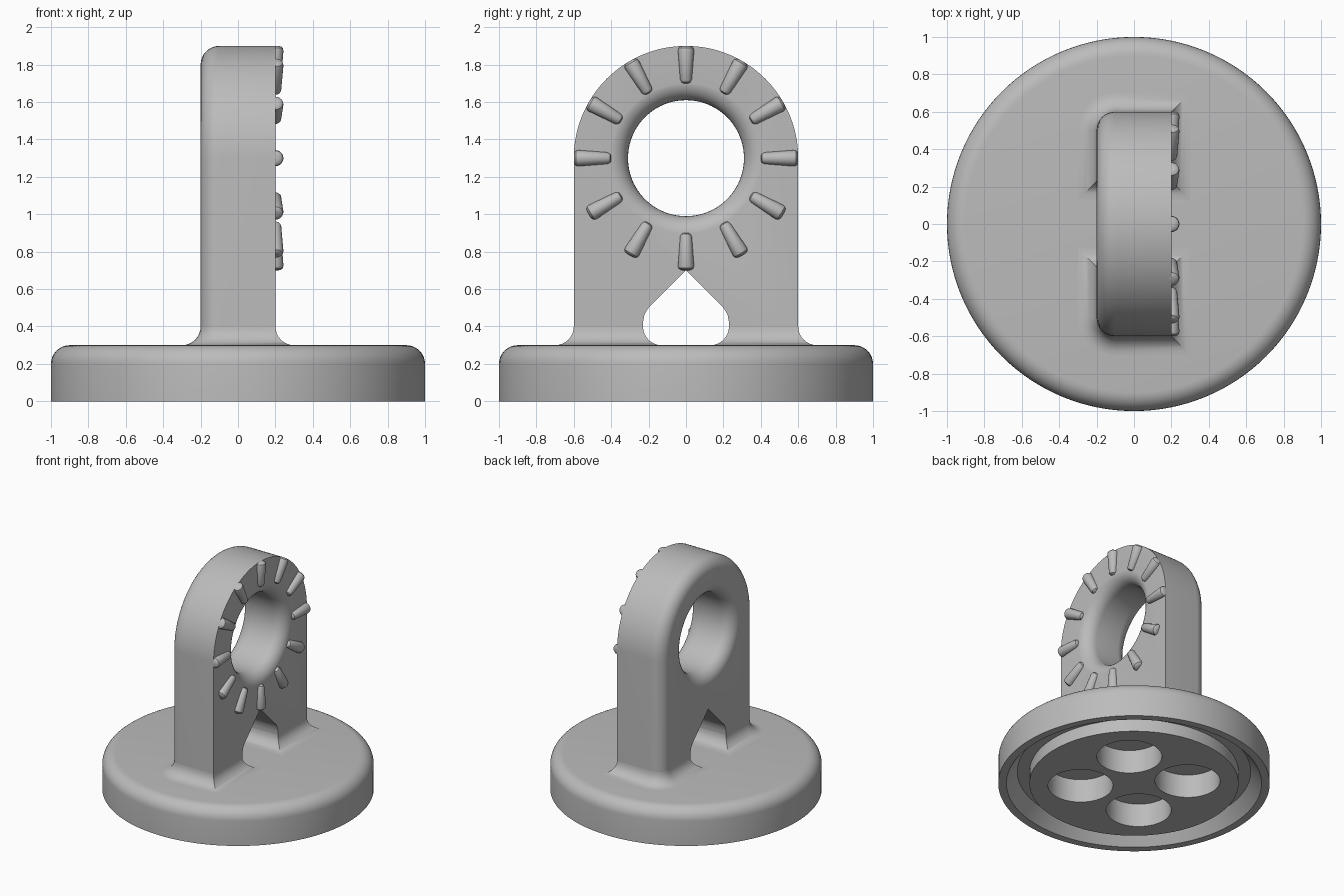
import bpy, bmesh
from math import sin, cos, pi, radians
from mathutils import Matrix

cube = bpy.data.objects.get("Cube")
if cube:
    bpy.data.objects.remove(cube)

grey = bpy.data.materials.new("plain grey")
grey.use_nodes = True
tone = (0.5, 0.5, 0.5, 1)
grey.diffuse_color = tone
grey.node_tree.nodes["Principled BSDF"].inputs["Base Color"].default_value = tone


def loft(name, rings, matrix=Matrix()):
    """Skin a row of equal closed rings and cap both ends."""
    bm = bmesh.new()
    loops = [[bm.verts.new(matrix @ Matrix.Translation(p).translation) for p in r] for r in rings]
    n = len(loops[0])
    for a, b in zip(loops, loops[1:]):
        for i in range(n):
            j = (i + 1) % n
            bm.faces.new((a[i], a[j], b[j], b[i]))
    bm.faces.new(loops[0])
    bm.faces.new(loops[-1])
    bmesh.ops.recalc_face_normals(bm, faces=bm.faces)
    mesh = bpy.data.meshes.new(name)
    bm.to_mesh(mesh)
    bm.free()
    mesh.materials.append(grey)
    obj = bpy.data.objects.new(name, mesh)
    bpy.context.collection.objects.link(obj)
    return obj


def lathe(name, profile, sides, matrix=Matrix()):
    """Turn (radius, height) points about z."""
    rings = [[(r * cos(2 * pi * i / sides), r * sin(2 * pi * i / sides), z)
              for i in range(sides)] for r, z in profile]
    return loft(name, rings, matrix)


def arc(cx, cy, r, start, end, steps):
    angles = [radians(start + (end - start) * i / steps) for i in range(steps + 1)]
    return [(cx + r * cos(a), cy + r * sin(a)) for a in angles]


def activate(obj):
    bpy.ops.object.select_all(action='DESELECT')
    obj.select_set(True)
    bpy.context.view_layer.objects.active = obj


def cut(obj, cutter):
    mod = obj.modifiers.new("cut", 'BOOLEAN')
    mod.operation = 'DIFFERENCE'
    mod.solver = 'EXACT'
    mod.object = cutter
    activate(obj)
    bpy.ops.object.modifier_apply(modifier=mod.name)
    bpy.data.objects.remove(cutter)


def smooth(obj):
    activate(obj)
    bpy.ops.object.shade_smooth_by_angle(angle=radians(32))


FILLET = 0.1
EYE_Z = 1.3

# Round base with an underside groove and four blind holes
base = lathe("base", [(0.77, 0), (0.77, 0.1), (0.86, 0.1), (0.94, 0), (1, 0)]
             + arc(0.9, 0.2, FILLET, 0, 90, 8), 128)
for sx in (-1, 1):
    for sy in (-1, 1):
        cut(base, lathe("hole_cutter", [(0.24, -0.1), (0.24, 0.19)], 48,
                        Matrix.Translation((sx * 0.28, sy * 0.28, 0))))
smooth(base)

# Arched upright, rounded on its -x rim, with a pointed notch at the foot
half_notch = [(0.23, 0.25), (0.23, 0.42), (0.222, 0.465), (0.2, 0.5)]
notch = [(-y, z) for y, z in half_notch] + [(0, 0.7)] + half_notch[::-1]


def upright_ring(x, inset):
    r = 0.6 - inset
    outline = [(r, 0.25)] + arc(0, EYE_Z, r, 0, 180, 64) + [(-r, 0.25)] + notch
    return [(x, y, z) for y, z in outline]


rim = [upright_ring(x, r) for x, r in
       [(-0.1 + dx, FILLET - dr) for dx, dr in arc(0, 0, FILLET, 180, 90, 8)]]
upright = loft("upright", rim + [upright_ring(0.2, 0)])

# Eye hole with softened edges on both sides
flare = arc(0.41, 0.101, FILLET, 180, 90, 8)
eye_profile = [(0.41, -0.3)] + [(r, -x) for r, x in flare[::-1]] + flare + [(0.41, 0.3)]
to_x = Matrix.Translation((0, 0, EYE_Z)) @ Matrix.Rotation(pi / 2, 4, 'Y')
cut(upright, lathe("eye_cutter", eye_profile, 96, to_x))
smooth(upright)


# Concave skirts joining each leg to the base
def foot_ring(side, o, z):
    corner = arc(-0.1, 0.5, FILLET + o, 90, 180, 8)
    outline = [(0.2 + o, 0.23 - o), (0.2 + o, 0.6 + o)] + corner + [(-0.2 - o, 0.23 - o)]
    return [(x, side * y, z) for x, y in outline]


for side, word in ((1, "back"), (-1, "front")):
    curve = arc(FILLET, 0.4, FILLET, 180, 270, 8)
    rings = [foot_ring(side, o, z) for o, z in curve] + [foot_ring(side, FILLET, 0.28)]
    smooth(loft(word + "_foot_fillet", rings))

# Twelve tapered teeth set radially around the eye on the +x face
tooth_profile = [(0.012, 0.4), (0.024, 0.406), (0.031, 0.42), (0.043, 0.575),
                 (0.04, 0.588), (0.03, 0.597), (0.016, 0.6)]
for i in range(12):
    m = Matrix.Translation((0.2, 0, EYE_Z)) @ Matrix.Rotation(i * pi / 6, 4, 'X')
    smooth(lathe("tooth_%d" % (i + 1), tooth_profile, 20, m))
